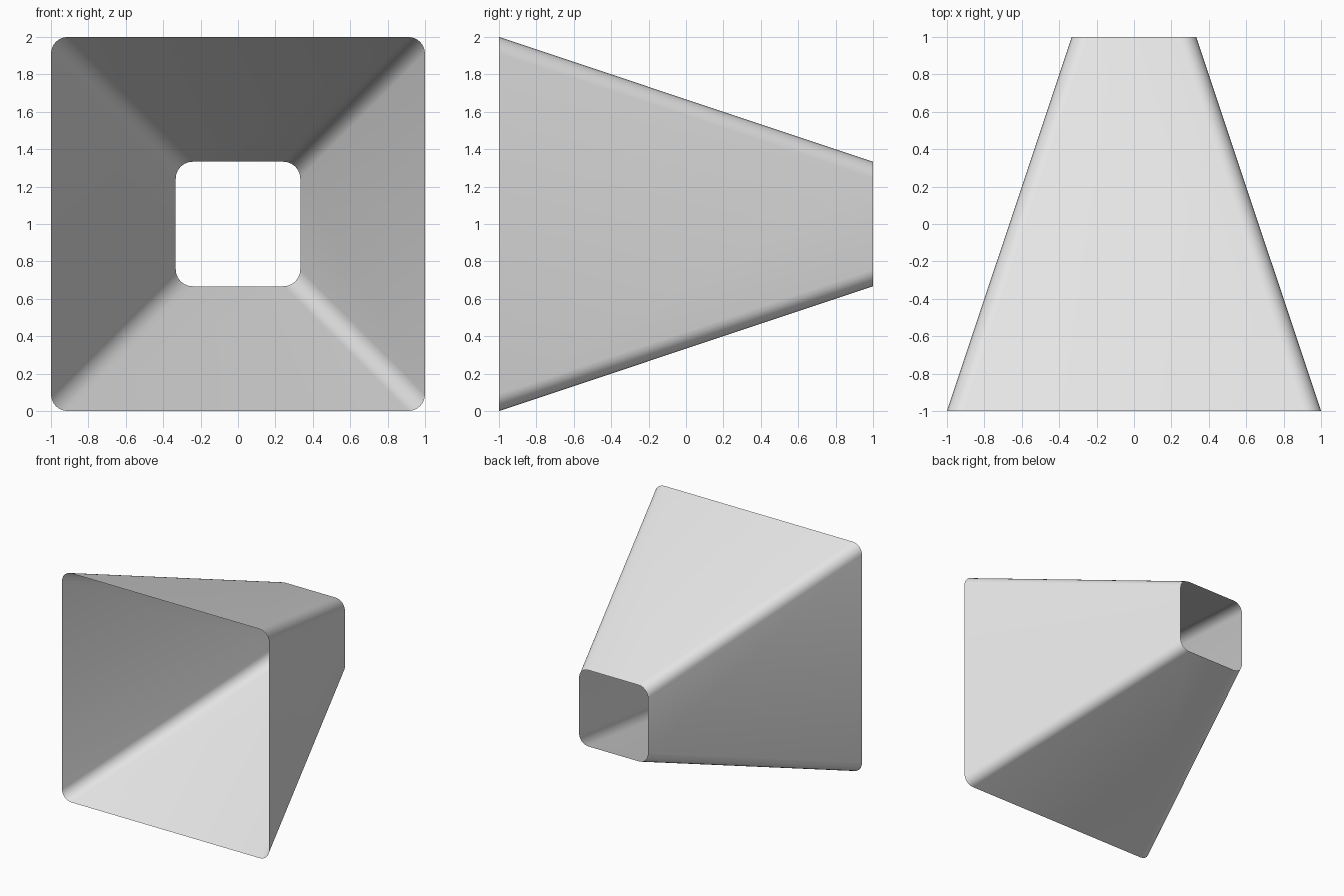
import bpy
import bmesh
from math import sin, cos, pi

cube = bpy.data.objects.get("Cube")
if cube:
    bpy.data.objects.remove(cube, do_unlink=True)

LENGTH = 2.0
FRONT_HALF, BACK_HALF = 1.0, 0.333
CORNER_RADIUS = 0.09
CORNER_STEPS = 6


def rounded_square(bm, half, radius, y):
    """Ring of vertices for a rounded square standing in the XZ plane."""
    ring = []
    inner = half - radius
    for corner, (sx, sz) in enumerate(((1, 1), (-1, 1), (-1, -1), (1, -1))):
        for step in range(CORNER_STEPS + 1):
            a = (corner + step / CORNER_STEPS) * pi / 2
            ring.append(bm.verts.new((sx * inner + radius * cos(a), y,
                                      1 + sz * inner + radius * sin(a))))
    return ring


# Light grey surface
grey = bpy.data.materials.new("light_grey")
grey.use_nodes = True
colour = (0.8, 0.8, 0.8, 1)
grey.diffuse_color = colour
grey.node_tree.nodes["Principled BSDF"].inputs["Base Color"].default_value = colour

# Tapered open duct: a thin skin between a large front and a small back opening
bm = bmesh.new()
front = rounded_square(bm, FRONT_HALF, CORNER_RADIUS, -LENGTH / 2)
back = rounded_square(bm, BACK_HALF, CORNER_RADIUS, LENGTH / 2)
count = len(front)
for i in range(count):
    j = (i + 1) % count
    bm.faces.new((front[i], back[i], back[j], front[j]))
bmesh.ops.recalc_face_normals(bm, faces=bm.faces)
# The skin must face away from the central axis
bm.normal_update()
bm.faces.ensure_lookup_table()
face = bm.faces[0]
centre = face.calc_center_median()
if face.normal.x * centre.x + face.normal.z * (centre.z - 1) < 0:
    bmesh.ops.reverse_faces(bm, faces=bm.faces)

mesh = bpy.data.meshes.new("tapered_duct")
bm.to_mesh(mesh)
bm.free()
mesh.materials.append(grey)
duct = bpy.data.objects.new("tapered_duct", mesh)
bpy.context.collection.objects.link(duct)

# Smooth shading around the rounded corners
bpy.ops.object.select_all(action="DESELECT")
duct.select_set(True)
bpy.context.view_layer.objects.active = duct
bpy.ops.object.shade_smooth_by_angle()
